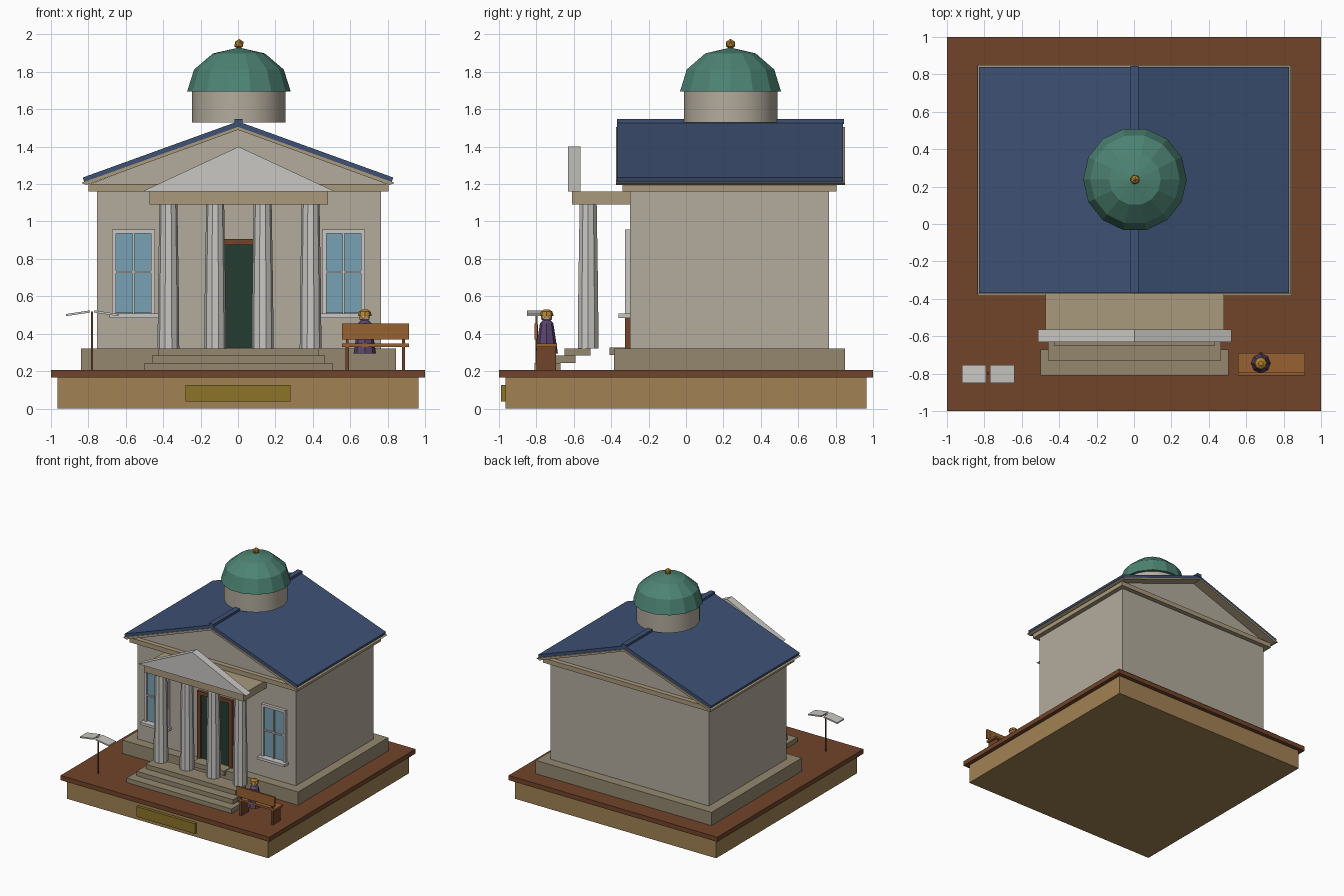
import bpy, bmesh, math
from mathutils import Matrix, Vector

if "Cube" in bpy.data.objects:
    bpy.data.objects.remove(bpy.data.objects["Cube"])


def material(name, rgb):
    m = bpy.data.materials.new(name)
    m.diffuse_color = [(c / 255) ** 2.2 for c in rgb] + [1]
    m.use_nodes = True
    m.node_tree.nodes["Principled BSDF"].inputs["Base Color"].default_value = m.diffuse_color
    return m


TAN = material("tan_wood", (160, 128, 84))
BROWN = material("brown_wood", (112, 70, 46))
BRASS = material("brass", (140, 115, 45))
STONE = material("stone", (146, 134, 110))
WALL = material("wall", (178, 170, 156))
TRIM = material("trim", (168, 152, 124))
WHITE = material("white", (200, 198, 194))
NAVY = material("roof_blue", (64, 82, 116))
GREEN = material("dome_green", (78, 130, 114))
DARK = material("door_green", (40, 62, 52))
GLASS = material("glass", (120, 160, 178))
BENCH = material("bench_wood", (150, 98, 52))
PURPLE = material("purple", (92, 70, 112))
GOLD = material("gold", (176, 130, 50))
SKIN = material("skin", (205, 165, 125))


def finish(name, bm, mat):
    bmesh.ops.recalc_face_normals(bm, faces=bm.faces)
    me = bpy.data.meshes.new(name)
    bm.to_mesh(me)
    bm.free()
    ob = bpy.data.objects.new(name, me)
    bpy.context.collection.objects.link(ob)
    me.materials.append(mat)
    return ob


def box(name, x, y, z, mat):
    bm = bmesh.new()
    size = [b - a for a, b in (x, y, z)]
    mid = [(a + b) / 2 for a, b in (x, y, z)]
    bmesh.ops.create_cube(bm, size=1, matrix=Matrix.Translation(mid) @ Matrix.Diagonal((*size, 1)))
    return finish(name, bm, mat)


def prism(name, profile, y, mat):
    """Extrude an x-z profile along y."""
    bm = bmesh.new()
    face = bm.faces.new([bm.verts.new((px, y[0], pz)) for px, pz in profile])
    ext = bmesh.ops.extrude_face_region(bm, geom=[face])["geom"]
    verts = [g for g in ext if isinstance(g, bmesh.types.BMVert)]
    bmesh.ops.translate(bm, verts=verts, vec=(0, y[1] - y[0], 0))
    return finish(name, bm, mat)


def lathe(name, rings, sides, centre, mat):
    """Stack closed rings of (radius, z); a zero radius closes to a point."""
    bm = bmesh.new()
    loops = [[bm.verts.new((centre[0] + r * math.cos(2 * math.pi * i / sides),
                            centre[1] + r * math.sin(2 * math.pi * i / sides), z))
              for i in range(sides)] for r, z in rings]
    for a, b in zip(loops, loops[1:]):
        for i in range(sides):
            j = (i + 1) % sides
            bm.faces.new((a[i], a[j], b[j], b[i]))
    bm.faces.new(loops[0])
    bm.faces.new(loops[-1])
    bmesh.ops.remove_doubles(bm, verts=bm.verts, dist=1e-4)
    return finish(name, bm, mat)


def ball(name, r, centre, mat, sub=1):
    bm = bmesh.new()
    bmesh.ops.create_icosphere(bm, subdivisions=sub, radius=r, matrix=Matrix.Translation(centre))
    return finish(name, bm, mat)


# display base
box("base", (-.965, .965), (-.965, .965), (0, .165), TAN)
box("base_top", (-1, 1), (-1, 1), (.165, .205), BROWN)
box("plaque", (-.28, .28), (-.99, -.96), (.037, .125), BRASS)

# main building
box("plinth", (-.84, .845), (-.385, .85), (.205, .32), STONE)
box("walls", (-.755, .765), (-.3, .765), (.32, 1.165), WALL)
box("cornice", (-.80, .805), (-.34, .805), (1.16, 1.2), TRIM)
prism("gable", [(-.79, 1.2), (.795, 1.2), (0, 1.5)], (-.3, .765), WALL)

# roof slopes over a pale lining
for s, side in ((-1, "left"), (1, "right")):
    prism(f"roof_{side}", [(0, 1.505), (0, 1.535), (s * .83, 1.235), (s * .82, 1.205)], (-.37, .84), NAVY)
    prism(f"roof_lining_{side}", [(0, 1.49), (0, 1.506), (s * .838, 1.206), (s * .81, 1.195)], (-.375, .85), TRIM)
box("ridge_cap", (-.02, .025), (-.37, .845), (1.52, 1.547), NAVY)

# drum, dome and finial
C = (.005, .238)
drum = lathe("drum", [(.25, 1.53), (.25, 1.70)], 28, C, WALL)
lathe("dome", [(.277 * math.cos(t), 1.695 + .235 * math.sin(t))
               for t in (0, math.pi / 6, math.pi / 3, math.pi / 2)], 14, C, GREEN)
ball("finial", .028, (C[0], C[1], 1.948), GOLD)

# overlapping step slabs
for i, w in enumerate((.5, .46, .428)):
    y = -.81 + .08 * i
    box(f"step_{i + 1}", (-w, w + .005), (y, y + .14), (.205 + .039 * i, .244 + .039 * i), STONE)
box("door_step", (-.15, .155), (-.41, -.30), (.285, .325), STONE)

# portico
for i, x in enumerate((-.372, -.122, .132, .388)):
    lathe(f"column_{i + 1}", [(.058, .322), (.056, .6), (.048, 1.095)], 10, (x, -.523), WHITE)
box("portico_beam", (-.472, .482), (-.61, -.30), (1.092, 1.16), TRIM)
prism("pediment", [(-.513, 1.16), (.52, 1.16), (.003, 1.40)], (-.632, -.565), WHITE)

# door
box("door", (-.135, .14), (-.312, -.29), (.32, .88), DARK)
box("door_frame_left", (-.165, -.13), (-.325, -.29), (.32, .905), BROWN)
box("door_frame_right", (.135, .17), (-.325, -.29), (.32, .905), BROWN)
box("door_frame_top", (-.165, .17), (-.325, -.29), (.875, .905), BROWN)

# windows
for x, side in ((-.558, "left"), (.565, "right")):
    box(f"glass_{side}", (x - .10, x + .10), (-.31, -.29), (.51, .945), GLASS)
    for s in (-1, 1):
        a, b = sorted((x + s * .115, x + s * .093))
        box(f"window_jamb_{side}", (a, b), (-.325, -.29), (.50, .957), WHITE)
    box(f"window_head_{side}", (x - .115, x + .115), (-.325, -.29), (.935, .957), WHITE)
    box(f"window_mullion_{side}", (x - .005, x + .005), (-.32, -.29), (.505, .94), WHITE)
    box(f"window_bar_{side}", (x - .10, x + .10), (-.32, -.29), (.725, .736), WHITE)
    box(f"window_sill_{side}", (x - .13, x + .13), (-.36, -.29), (.485, .507), WHITE)

# bench
box("bench_seat", (.555, .915), (-.80, -.69), (.33, .347), BENCH)
box("bench_back", (.555, .915), (-.81, -.795), (.37, .455), BENCH)
for x in (.585, .885):
    box("bench_leg", (x - .009, x + .009), (-.80, -.695), (.205, .33), BROWN)
    box("bench_back_post", (x - .007, x + .007), (-.80, -.79), (.34, .45), BROWN)

# seated figure
F = (.678, -.745)
lathe("figure_body", [(.06, .295), (.036, .455), (.018, .475)], 8, F, PURPLE)
ball("figure_head", .034, (*F, .492), SKIN)
lathe("figure_hair", [(.037, .495), (.031, .518), (.013, .53)], 8, F, GOLD)

# open book on a post
box("book_post", (-.785, -.775), (-.805, -.795), (.205, .52), BROWN)
for s, side in ((-1, "left"), (1, "right")):
    a, b = -.78 + s * .01, -.78 + s * .14
    prism(f"book_page_{side}", [(a, .513), (a, .525), (b, .505), (b, .494)], (-.85, -.755), WHITE)

# smooth drum wall
bpy.ops.object.select_all(action='DESELECT')
drum.select_set(True)
bpy.context.view_layer.objects.active = drum
bpy.ops.object.shade_smooth_by_angle()
